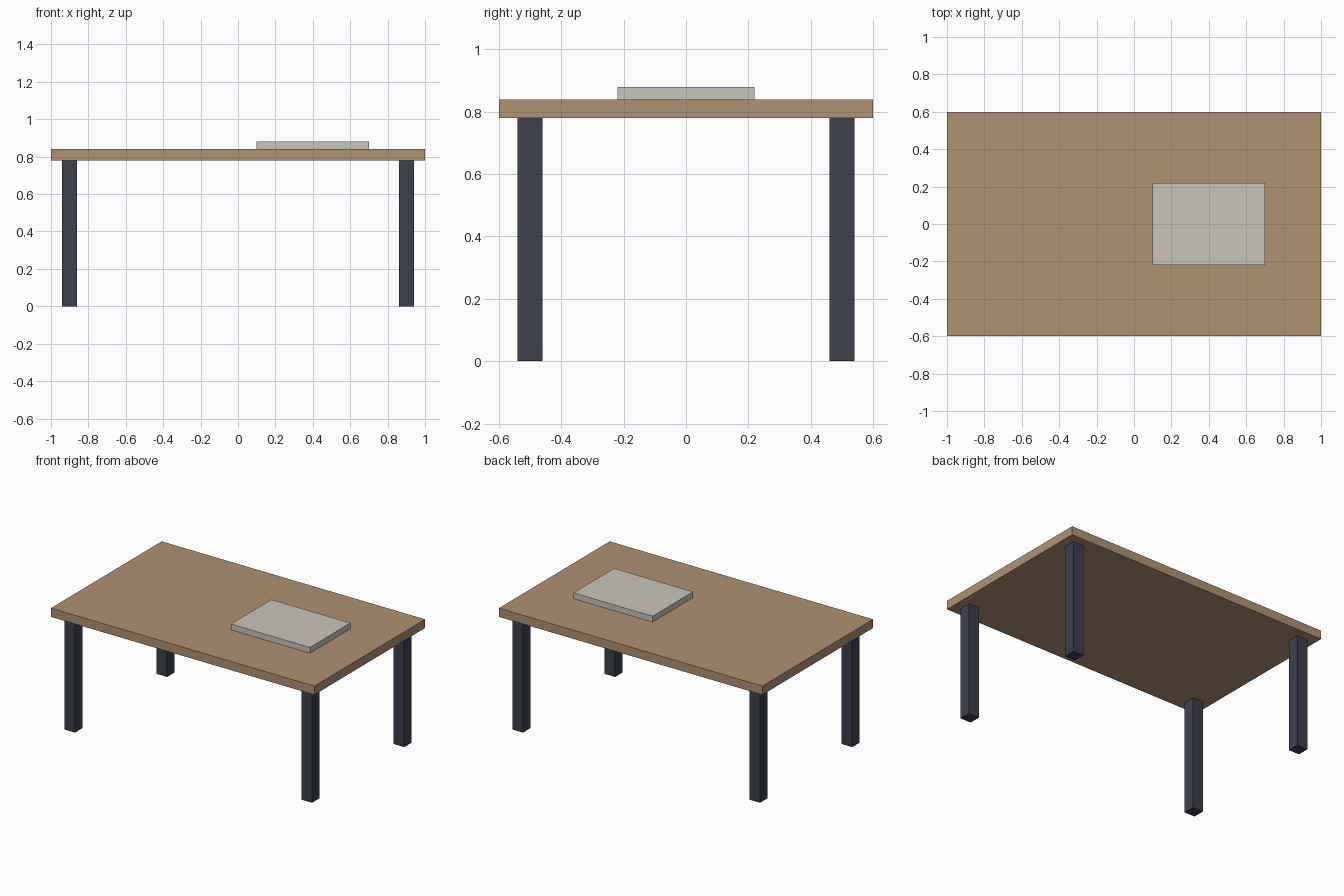
import bpy

default_cube = bpy.data.objects.get("Cube")
if default_cube:
    bpy.data.objects.remove(default_cube, do_unlink=True)


def make_material(name, rgb):
    mat = bpy.data.materials.new(name)
    mat.use_nodes = True
    color = (*rgb, 1.0)
    mat.diffuse_color = color
    mat.node_tree.nodes["Principled BSDF"].inputs["Base Color"].default_value = color
    return mat


def add_box(name, center_xy, size, bottom, mat):
    """Box standing on the given bottom height."""
    x, y = center_xy
    bpy.ops.mesh.primitive_cube_add(size=1, location=(x, y, bottom + size[2] / 2))
    box = bpy.context.object
    box.name = name
    box.scale = size
    bpy.ops.object.transform_apply(location=False, rotation=False, scale=True)
    box.data.materials.append(mat)
    return box


wood = make_material("wood", (0.434, 0.287, 0.162))
dark_metal = make_material("dark_metal", (0.048, 0.051, 0.073))
pale_grey = make_material("pale_grey", (0.58, 0.56, 0.49))

LEG_HEIGHT = 0.78
TOP_THICKNESS = 0.06

# Tabletop
add_box("tabletop", (0, 0), (2.0, 1.2, TOP_THICKNESS), LEG_HEIGHT, wood)

# Four square legs, set in from the corners
for side, sx in (("right", -1), ("left", 1)):
    for end, sy in (("front", -1), ("back", 1)):
        add_box(f"{end}_{side}_leg", (sx * 0.9, sy * 0.5),
                (0.08, 0.08, LEG_HEIGHT), 0, dark_metal)

# Flat slab lying on the tabletop
add_box("desk_pad", (0.4, 0), (0.6, 0.44, 0.04), LEG_HEIGHT + TOP_THICKNESS, pale_grey)
